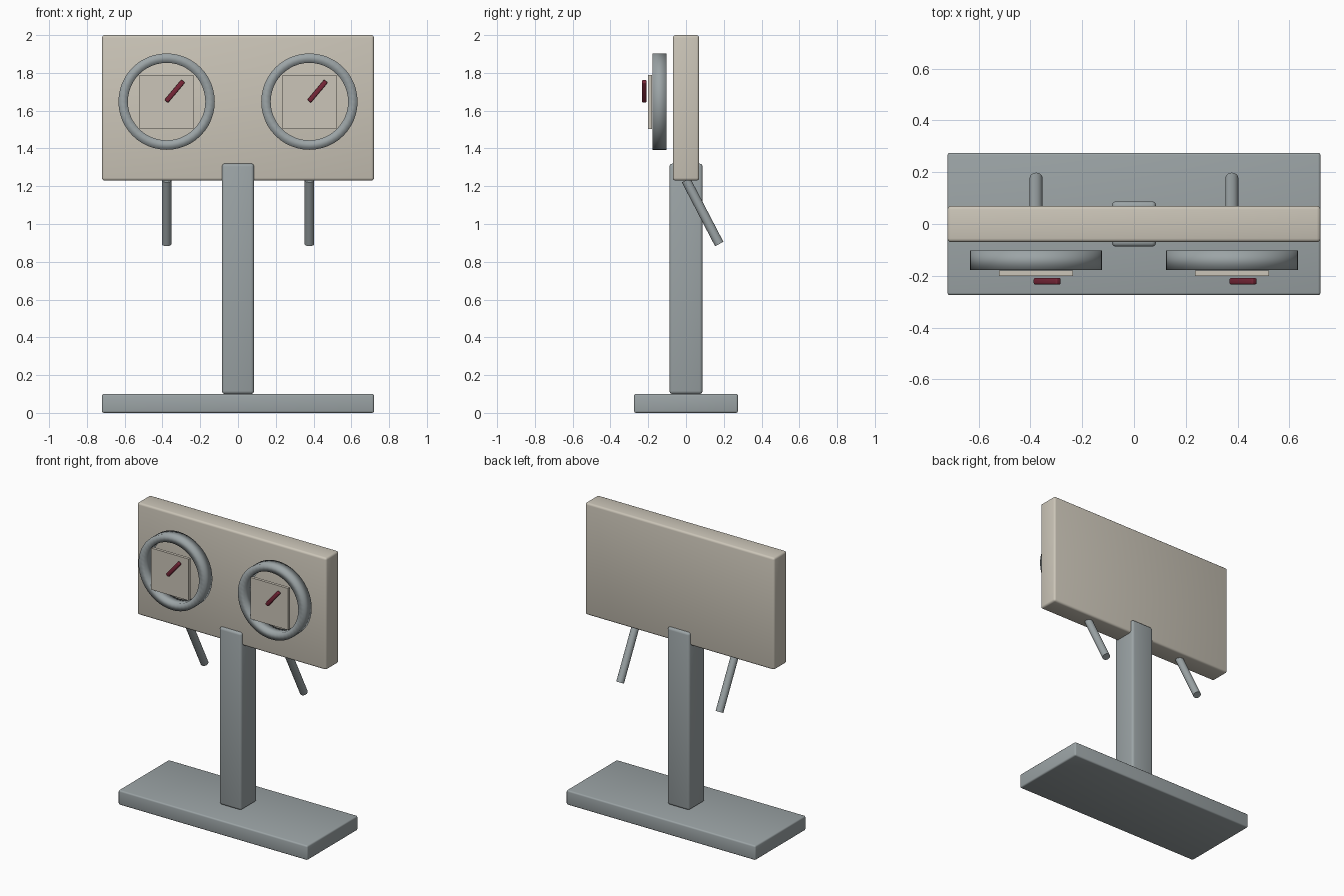
import bpy, bmesh
from math import radians
from mathutils import Vector

old = bpy.data.objects.get("Cube")
if old:
    bpy.data.objects.remove(old, do_unlink=True)


def material(name, rgb):
    m = bpy.data.materials.new(name)
    m.use_nodes = True
    m.diffuse_color = (*rgb, 1)
    m.node_tree.nodes["Principled BSDF"].inputs["Base Color"].default_value = (*rgb, 1)
    return m


cream = material("cream", (0.60, 0.56, 0.48))
grey = material("steel grey", (0.33, 0.37, 0.38))
red = material("dark red", (0.19, 0.02, 0.04))


def finish(bm, name, mat, location, rotation=(0, 0, 0)):
    mesh = bpy.data.meshes.new(name)
    bm.to_mesh(mesh)
    bm.free()
    mesh.materials.append(mat)
    ob = bpy.data.objects.new(name, mesh)
    ob.location = location
    ob.rotation_euler = rotation
    bpy.context.collection.objects.link(ob)
    return ob


def smooth(ob, angle=None):
    bpy.ops.object.select_all(action='DESELECT')
    ob.select_set(True)
    bpy.context.view_layer.objects.active = ob
    if angle is None:
        bpy.ops.object.shade_smooth()
    else:
        bpy.ops.object.shade_smooth_by_angle(angle=radians(angle))


def box(name, mat, size, location, bevel=0, rotation=(0, 0, 0)):
    bm = bmesh.new()
    bmesh.ops.create_cube(bm, size=1)
    bmesh.ops.scale(bm, vec=size, verts=bm.verts)
    if bevel:
        bmesh.ops.bevel(bm, geom=bm.edges[:], offset=bevel, segments=3,
                        profile=0.5, affect='EDGES')
    ob = finish(bm, name, mat, location, rotation)
    if bevel:
        smooth(ob, 40)
    return ob


def rod(name, mat, start, end, radius):
    start, end = Vector(start), Vector(end)
    axis = end - start
    bm = bmesh.new()
    bmesh.ops.create_cone(bm, cap_ends=True, segments=24, radius1=radius,
                          radius2=radius, depth=axis.length)
    turn = axis.to_track_quat('Z', 'Y').to_euler()
    smooth(finish(bm, name, mat, (start + end) / 2, turn), 40)


def ring(name, mat, outer, inner, depth, location):
    # Rectangular section spun about the y axis
    bm = bmesh.new()
    section = [(inner, -depth / 2), (outer, -depth / 2),
               (outer, depth / 2), (inner, depth / 2)]
    verts = [bm.verts.new((r, y, 0)) for r, y in section]
    edges = [bm.edges.new((verts[i], verts[(i + 1) % 4])) for i in range(4)]
    bmesh.ops.spin(bm, geom=verts + edges, cent=(0, 0, 0), axis=(0, 1, 0),
                   angle=radians(360), steps=48, use_merge=True)
    bmesh.ops.remove_doubles(bm, verts=bm.verts, dist=0.0001)
    bmesh.ops.recalc_face_normals(bm, faces=bm.faces)
    smooth(finish(bm, name, mat, location))


# Stand and board
box("base", grey, (1.44, 0.55, 0.10), (0, 0, 0.05), 0.01)
box("post", grey, (0.17, 0.175, 1.22), (0, 0, 0.71), 0.016)
box("board", cream, (1.44, 0.14, 0.77), (0, 0, 1.615), 0.014)

# Dials and rear struts, one set per side
for side, x in (("right", -0.378), ("left", 0.378)):
    ring(side + "_dial_ring", grey, 0.255, 0.205, 0.075, (x, -0.14, 1.648))
    box(side + "_dial_plate", cream, (0.286, 0.02, 0.286), (x, -0.19, 1.647))
    box(side + "_pointer", red, (0.025, 0.025, 0.14),
        (x + 0.043, -0.221, 1.703), 0.006, (0, radians(40), 0))
    rod(side + "_strut", grey, (x, 0, 1.232), (x, 0.176, 0.894), 0.025)
